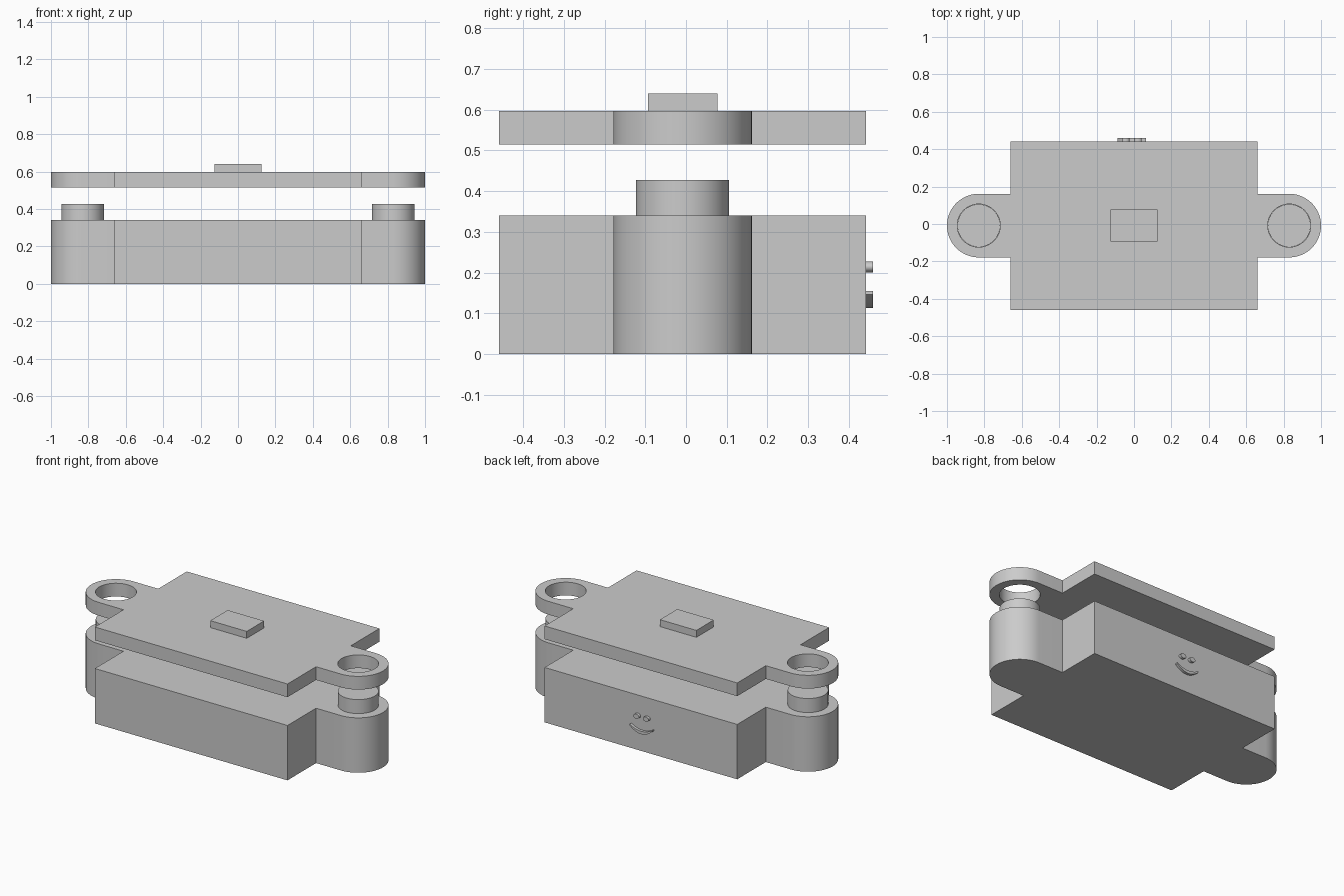
import bpy, bmesh
from math import pi, sin, cos, radians

if "Cube" in bpy.data.objects:
    bpy.data.objects.remove(bpy.data.objects["Cube"])

MID_Y = -0.0085                      # body axis, offset by the raised face
HALF_X, HALF_Y = 0.66, 0.45
EAR_X, EAR_R, PEG_R = 0.83, 0.17, 0.115

grey = bpy.data.materials.new("plain_grey")
grey.use_nodes = True
grey.diffuse_color = (0.6, 0.6, 0.6, 1)
grey.node_tree.nodes["Principled BSDF"].inputs["Base Color"].default_value = (0.6, 0.6, 0.6, 1)


def finish(obj):
    bpy.ops.object.select_all(action='DESELECT')
    obj.select_set(True)
    bpy.context.view_layer.objects.active = obj
    bpy.ops.object.shade_smooth_by_angle(angle=radians(30))


def prism(name, outline, start, depth, upright=False):
    """Extrude a closed outline along z, or along y when upright."""
    bm = bmesh.new()
    if upright:
        pts = [(a, start, b) for a, b in outline]
        move = (0, depth, 0)
    else:
        pts = [(a, b, start) for a, b in outline]
        move = (0, 0, depth)
    face = bm.faces.new([bm.verts.new(p) for p in pts])
    ext = bmesh.ops.extrude_face_region(bm, geom=[face], use_keep_orig=True)
    top = [v for v in ext["geom"] if isinstance(v, bmesh.types.BMVert)]
    bmesh.ops.translate(bm, verts=top, vec=move)
    bmesh.ops.recalc_face_normals(bm, faces=bm.faces)
    mesh = bpy.data.meshes.new(name)
    bm.to_mesh(mesh)
    bm.free()
    mesh.materials.append(grey)
    obj = bpy.data.objects.new(name, mesh)
    bpy.context.collection.objects.link(obj)
    finish(obj)
    return obj


def ellipse(cx, cy, rx, ry, n=64):
    return [(cx + rx * cos(2 * pi * i / n), cy + ry * sin(2 * pi * i / n)) for i in range(n)]


def eared_outline(n=32):
    """Rectangle with a rounded mounting ear on each short side."""
    half = [(HALF_X, -HALF_Y), (HALF_X, -EAR_R)]
    half += [(EAR_X + EAR_R * sin(pi * i / n), -EAR_R * cos(pi * i / n)) for i in range(n + 1)]
    half += [(HALF_X, EAR_R), (HALF_X, HALF_Y)]
    return [(x, y + MID_Y) for x, y in half + [(-x, -y) for x, y in half]]


# Base block and the lid floating above it
prism("base_block", eared_outline(), 0, 0.34)
lid = prism("lid", eared_outline(), 0.515, 0.082)

# Pegs on the base, matching holes through the lid
for side, s in (("left", 1), ("right", -1)):
    prism(side + "_peg", ellipse(s * EAR_X, MID_Y, PEG_R - 0.001, PEG_R - 0.001), 0.33, 0.097)
    cutter = prism(side + "_hole_cutter", ellipse(s * EAR_X, MID_Y, PEG_R, PEG_R), 0.48, 0.15)
    cutter.hide_render = True
    cut = lid.modifiers.new("hole", 'BOOLEAN')
    cut.operation = 'DIFFERENCE'
    cut.solver = 'EXACT'
    cut.object = cutter
    bpy.ops.object.select_all(action='DESELECT')
    lid.select_set(True)
    bpy.context.view_layer.objects.active = lid
    bpy.ops.object.modifier_apply(modifier=cut.name)
    bpy.data.objects.remove(cutter)
finish(lid)

# Small rectangular button on the lid
prism("lid_button", [(-0.125, -0.093), (0.125, -0.093), (0.125, 0.077), (-0.125, 0.077)], 0.592, 0.048)

# Raised smiling face on the back
FACE_X, BACK, RAISE = -0.012, 0.436, 0.0225
for side, s in (("left", 1), ("right", -1)):
    prism(side + "_eye", ellipse(FACE_X + s * 0.033, 0.214, 0.02, 0.014, 32), BACK, RAISE, True)

steps = [i / 12 - 1 for i in range(25)]
lower = [(FACE_X + 0.077 * t, 0.113 + 0.034 * t * t) for t in steps]
upper = [(FACE_X + 0.077 * t, 0.131 + 0.024 * t * t) for t in reversed(steps)]
prism("smile", lower + upper, BACK, RAISE, True)
